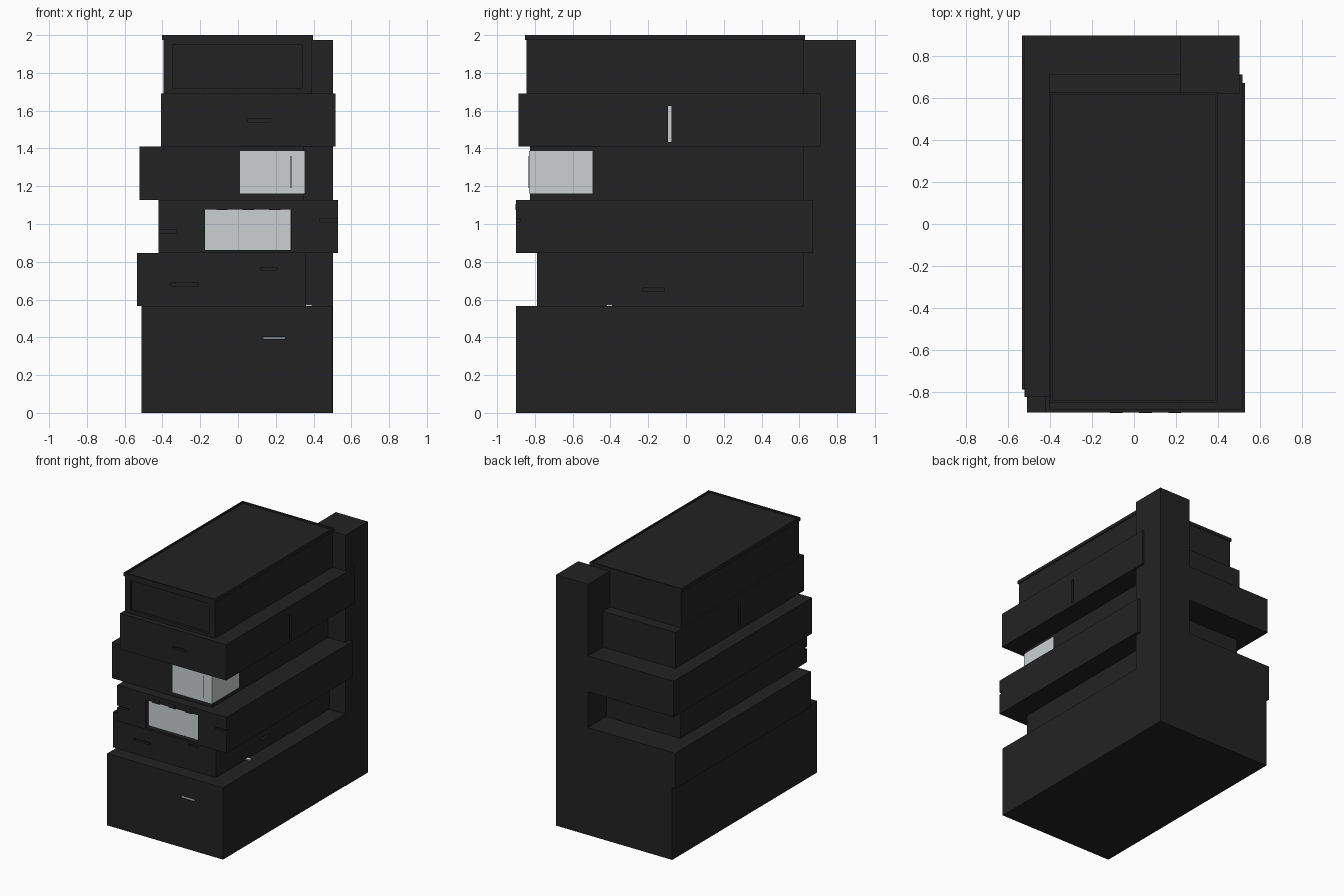
import bpy, bmesh

if "Cube" in bpy.data.objects:
    bpy.data.objects.remove(bpy.data.objects["Cube"])


def material(name, rgb):
    m = bpy.data.materials.new(name)
    m.diffuse_color = (*rgb, 1)
    m.use_nodes = True
    m.node_tree.nodes["Principled BSDF"].inputs["Base Color"].default_value = m.diffuse_color
    return m


DARK = material("charcoal cladding", (0.0165, 0.0165, 0.0165))
LIGHT = material("pale glass", (0.60, 0.63, 0.63))


def box(name, x, y, z, mat=DARK):
    """Box from (min, max) ranges on each axis."""
    bm = bmesh.new()
    bmesh.ops.create_cube(bm, size=1)
    for v in bm.verts:
        v.co = [r[0] if c < 0 else r[1] for c, r in zip(v.co, (x, y, z))]
    me = bpy.data.meshes.new(name)
    bm.to_mesh(me)
    bm.free()
    me.materials.append(mat)
    ob = bpy.data.objects.new(name, me)
    bpy.context.collection.objects.link(ob)
    return ob


def cut(ob, x, y, z):
    """Carve a box-shaped recess out of a part."""
    cutter = box("cutter", x, y, z)
    cutter.hide_render = True
    mod = ob.modifiers.new("recess", 'BOOLEAN')
    mod.operation = 'DIFFERENCE'
    mod.solver = 'EXACT'
    mod.object = cutter
    bpy.context.view_layer.objects.active = ob
    bpy.ops.object.modifier_apply(modifier=mod.name)
    bpy.data.objects.remove(cutter)


# stacked, shifted floors
base = box("base", (-0.51, 0.50), (-0.90, 0.90), (0, 0.566))
floor_2 = box("second_floor", (-0.535, 0.36), (-0.79, 0.90), (0.566, 0.846))
floor_3 = box("third_floor", (-0.422, 0.53), (-0.90, 0.673), (0.846, 1.128))
floor_4 = box("fourth_floor", (-0.522, 0.35), (-0.825, 0.90), (1.128, 1.41))
floor_5 = box("fifth_floor", (-0.407, 0.517), (-0.887, 0.715), (1.41, 1.692))
floor_6 = box("sixth_floor", (-0.395, 0.39), (-0.845, 0.625), (1.692, 1.975))
box("stair_tower", (0.223, 0.503), (0.622, 0.90), (0, 1.975))

# roof cap with a sunken middle
roof = box("roof_cap", (-0.402, 0.398), (-0.852, 0.63), (1.975, 2.0))
cut(roof, (-0.39, 0.386), (-0.84, 0.618), (1.988, 2.1))

# top floor front window, a shallow framed recess
cut(floor_6, (-0.345, 0.34), (-1.0, -0.825), (1.717, 1.95))

# third floor window: recessed pale glazing and three hanging blocks
cut(floor_3, (-0.175, 0.28), (-1.0, -0.86), (0.862, 1.078))
box("third_floor_glass", (-0.174, 0.279), (-0.866, -0.858), (0.863, 1.077), LIGHT)
for i in range(3):
    x = -0.085 + 0.14 * i
    box("window_block", (x - 0.03, x + 0.03), (-0.903, -0.88), (1.073, 1.105))

# fourth floor window wrapping round the right corner
box("corner_window", (0.01, 0.355), (-0.832, -0.495), (1.162, 1.386), LIGHT)
box("corner_window_mullion", (0.278, 0.283), (-0.835, -0.83), (1.19, 1.36))

# thin horizontal slots in the front faces: part, front y, x range, z range
for part, y, x, z in (
        (base, -0.90, (0.135, 0.25), (0.389, 0.404)),
        (floor_2, -0.79, (-0.355, -0.21), (0.67, 0.687)),
        (floor_2, -0.79, (0.12, 0.21), (0.754, 0.77)),
        (floor_3, -0.90, (-0.45, -0.325), (0.953, 0.968)),
        (floor_3, -0.90, (0.432, 0.56), (1.01, 1.027)),
        (floor_5, -0.887, (0.053, 0.172), (1.54, 1.558))):
    cut(part, x, (y - 0.1, y + 0.02), z)
box("base_slot_light", (0.136, 0.249), (-0.895, -0.879), (0.39, 0.403), LIGHT)

# slot in the right side of the second floor
cut(floor_2, (0.34, 0.45), (-0.23, -0.115), (0.643, 0.66))

# tall slots on both sides of the fifth floor, lit at the back
for x0, x1, g in ((0.47, 0.6, 0.47), (-0.5, -0.36, -0.36)):
    cut(floor_5, (x0, x1), (-0.095, -0.076), (1.434, 1.625))
    box("tall_slot_light", (g - 0.003, g + 0.003), (-0.094, -0.077), (1.435, 1.624), LIGHT)

# small lamp on the ledge beside the second floor
box("ledge_lamp", (0.36, 0.393), (-0.42, -0.39), (0.566, 0.574), LIGHT)
